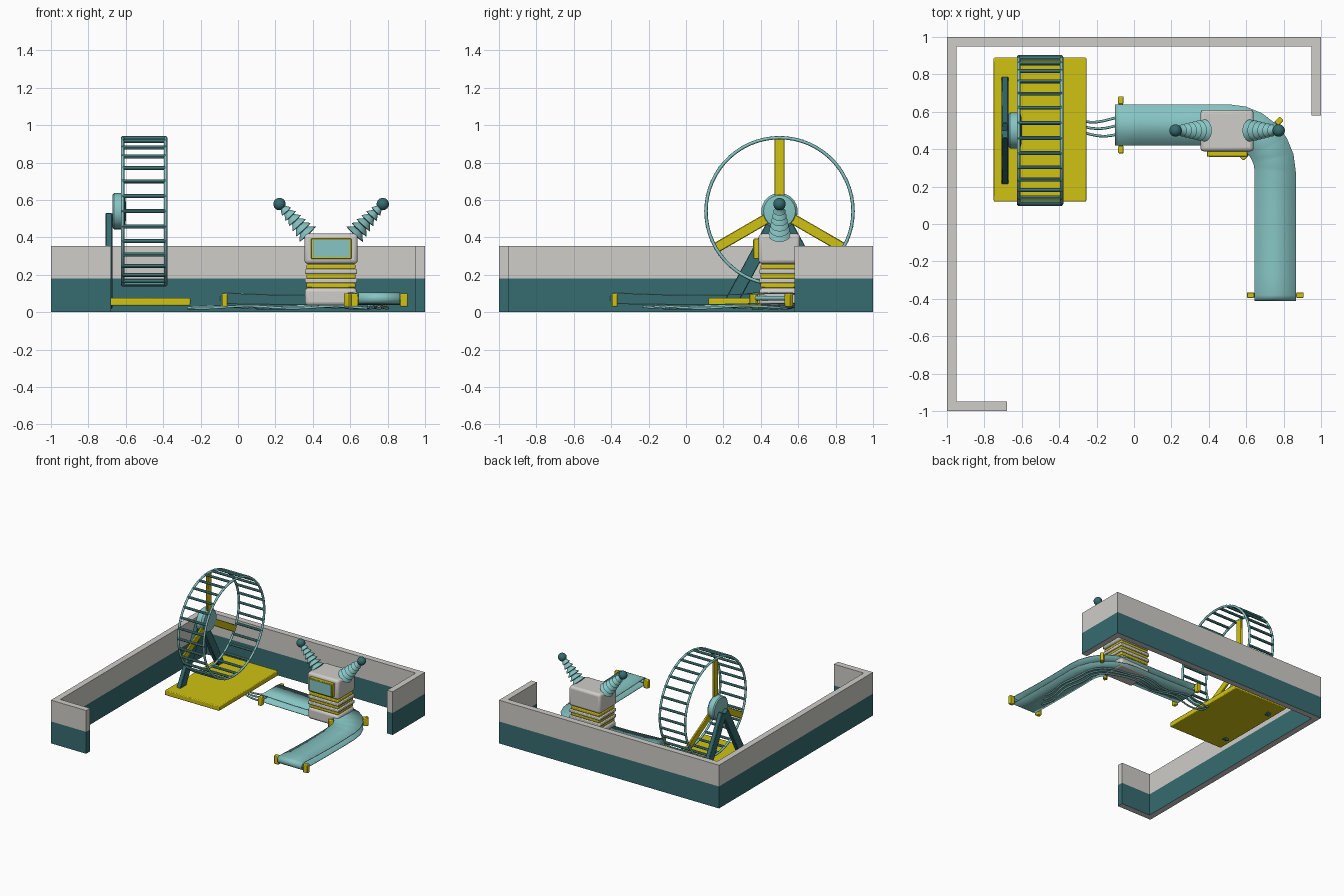
import bpy, bmesh, math
from math import sin, cos, pi, radians
from mathutils import Vector, Matrix

if "Cube" in bpy.data.objects:
    bpy.data.objects.remove(bpy.data.objects["Cube"])

def mat(name, c):
    m = bpy.data.materials.new(name)
    m.diffuse_color = (*c, 1)
    m.use_nodes = True
    m.node_tree.nodes["Principled BSDF"].inputs["Base Color"].default_value = m.diffuse_color
    return m

GREY = mat("warm grey", (0.62, 0.61, 0.58))
DARK = mat("dark teal", (0.037, 0.15, 0.16))
LIGHT = mat("light teal", (0.24, 0.56, 0.55))
MID = mat("mid teal", (0.085, 0.28, 0.28))
YELLOW = mat("mustard yellow", (0.63, 0.54, 0.006))

def finish(name, bm, mats, bevel=0, segs=2):
    bmesh.ops.recalc_face_normals(bm, faces=bm.faces[:])
    me = bpy.data.meshes.new(name)
    bm.to_mesh(me)
    bm.free()
    for m in mats:
        me.materials.append(m)
    me.shade_smooth()
    me.set_sharp_from_angle(angle=radians(35))
    ob = bpy.data.objects.new(name, me)
    bpy.context.collection.objects.link(ob)
    if bevel:
        b = ob.modifiers.new("bevel", 'BEVEL')
        b.width, b.segments = bevel, segs
    return ob

def box(name, x, y, z, m, bevel=0, segs=2):
    bm = bmesh.new()
    bmesh.ops.create_cube(bm, size=1)
    for v in bm.verts:
        v.co = Vector([(r[0] + r[1]) / 2 + c * (r[1] - r[0]) for r, c in zip((x, y, z), v.co)])
    return finish(name, bm, [m], bevel, segs)

def lathe(name, prof, origin, axis, m, n=24):
    """Spin (radius, distance) points about an axis."""
    bm = bmesh.new()
    q = Vector(axis).to_track_quat('Z', 'Y')
    rings = [[bm.verts.new(Vector(origin) + q @ Vector((r * cos(2*pi*i/n), r * sin(2*pi*i/n), t)))
              for i in range(n)] for r, t in prof]
    for a, b in zip(rings, rings[1:]):
        for i in range(n):
            bm.faces.new((a[i], a[(i+1) % n], b[(i+1) % n], b[i]))
    bm.faces.new(rings[0])
    bm.faces.new(rings[-1])
    return finish(name, bm, [m])

def beam(name, a, b, width, thick, m, bevel=0.004):
    """Bar between two points of a plane facing x."""
    a, b = Vector(a), Vector(b)
    d = b - a
    bm = bmesh.new()
    bmesh.ops.create_cube(bm, size=1)
    M = Matrix.Translation((a + b) / 2) @ Matrix.Rotation(-math.atan2(d.y, d.z) , 4, 'X')
    for v in bm.verts:
        v.co = M @ Vector((v.co.x * thick, v.co.y * width, v.co.z * d.length))
    return finish(name, bm, [m], bevel, 1)

# Perimeter wall: outline raised in two levels, coloured by height
outline = [(-.68, -1), (-1, -1), (-1, 1), (1, 1), (1, .58), (.95, .58), (.95, .95),
           (-.95, .95), (-.95, -.95), (-.68, -.95)]
bm = bmesh.new()
lv = [[bm.verts.new((x, y, z)) for x, y in outline] for z in (0, .18, .355)]
n = len(outline)
for k in (0, 1):
    for i in range(n):
        j = (i + 1) % n
        f = bm.faces.new((lv[k][i], lv[k][j], lv[k+1][j], lv[k+1][i]))
        f.material_index = 1 - k
bm.faces.new(lv[0])
bm.faces.new(lv[2])
finish("perimeter_wall", bm, [GREY, DARK])

# Wheel base and A-frame legs
box("wheel_base", (-.75, -.255), (.12, .89), (.035, .075), YELLOW, .006)
for s, nm in ((-1, "front"), (1, "back")):
    beam(nm + "_wheel_leg", (-.69, .5 + s * .01, .515), (-.69, .5 + s * .27, .033), .07, .036, DARK)

# Wheel: two hoops, rungs, spokes, hub
CY, CZ, R = .5, .54, .393
for x, nm in ((-.617, "outer"), (-.387, "inner")):
    bpy.ops.mesh.primitive_torus_add(location=(x, CY, CZ), rotation=(0, pi/2, 0), major_radius=R,
                                     minor_radius=.009, major_segments=60, minor_segments=8)
    ob = bpy.context.object
    ob.name = nm + "_wheel_hoop"
    ob.data.materials.append(LIGHT)
    ob.data.shade_smooth()
for i in range(30):
    a = 2 * pi * i / 30
    lathe("wheel_rung", [(.0105, 0), (.0105, .236)], (-.62, CY + R*cos(a), CZ + R*sin(a)), (1, 0, 0), MID, 8)
for i in range(3):
    a = pi/2 + 2*pi*i/3
    beam("wheel_spoke", (-.617, CY + .03*cos(a), CZ + .03*sin(a)),
         (-.617, CY + .388*cos(a), CZ + .388*sin(a)), .055, .018, YELLOW)
lathe("wheel_hub", [(.088, 0), (.097, .008), (.097, .052), (.085, .066), (.05, .07)],
      (-.67, CY, CZ), (1, 0, 0), LIGHT, 32)

# Path of the conveyor: straight, quarter turn, straight
S1, RC, S2 = .575, .25, .66
ARC = RC * pi / 2
TOTAL = S1 + ARC + S2
def path(s):
    if s < S1:
        return Vector((-.07 + s, .53, 0)), Vector((0, 1, 0))
    if s < S1 + ARC:
        a = pi/2 - (s - S1) / RC
        d = Vector((cos(a), sin(a), 0))
        return Vector((.505, .28, 0)) + d * RC, d
    return Vector((.755, .28 - (s - S1 - ARC), 0)), Vector((1, 0, 0))

# Conveyor belt: thin closed loop with slight sag between rollers
stops = ([S1 * i / 6 for i in range(6)] + [S1 + ARC * i / 6 for i in range(6)]
         + [S1 + ARC + S2 * i / 6 for i in range(7)])
MIDS = S1 + ARC / 2
def sag(s):
    return sin(pi * (s / MIDS if s < MIDS else (s - MIDS) / (TOTAL - MIDS)))
ZC, RR = .075, .031
loop = [(s, ZC + RR - .012 * sag(s)) for s in stops]
loop += [(TOTAL + RR * sin(pi*i/6), ZC + RR * cos(pi*i/6)) for i in range(1, 6)]
loop += [(s, ZC - RR - .006 * sag(s)) for s in reversed(stops)]
loop += [(-RR * sin(pi*i/6), ZC - RR * cos(pi*i/6)) for i in range(1, 6)]
bm = bmesh.new()
rows = []
for s, z in loop:
    p, d = path(s)
    rows.append([bm.verts.new(p + d * o + Vector((0, 0, z))) for o in (-.11, .11)])
for i, a in enumerate(rows):
    b = rows[(i + 1) % len(rows)]
    bm.faces.new((a[0], a[1], b[1], b[0]))
belt = finish("conveyor_belt", bm, [LIGHT])
so = belt.modifiers.new("thickness", 'SOLIDIFY')
so.thickness = .006

# Rollers with yellow end brackets
for s, nm in ((0, "start"), (MIDS, "corner"), (TOTAL, "end")):
    p, d = path(s)
    lathe(nm + "_roller", [(.012, -.13), (.012, .13)], p + Vector((0, 0, ZC)), d, LIGHT, 12)
    for side in (-1, 1):
        b = box(nm + "_bracket", (-.02, .02), (-.015, .015), (.03, .1), YELLOW, .005)
        b.location = p + d * side * .132
        b.rotation_euler.z = math.atan2(d.y, d.x)

# Three wavy cables from the wheel base along the underside of the belt
for k, off in enumerate((-.04, 0, .035)):
    cu = bpy.data.curves.new("power_cable", 'CURVE')
    cu.dimensions = '3D'
    cu.bevel_depth, cu.bevel_resolution = .007, 1
    sp = cu.splines.new('POLY')
    N = 44
    sp.points.add(N - 1)
    for i in range(N):
        s = -.2 + (1.68 - .06 * k) * i / (N - 1)
        p, d = path(s)
        p = p + d * (off - .005 + .016 * sin(s * 17 + .5 * k))
        sp.points[i].co = (p.x, p.y, .027 + .006 * sin(s * 13 + k), 1)
    ob = bpy.data.objects.new("power_cable", cu)
    cu.materials.append(LIGHT)
    bpy.context.collection.objects.link(ob)

# Machine body: base block, banded waist, head
box("machine_base", (.357, .635), (.392, .608), (.035, .13), GREY, .02, 3)
box("machine_core", (.375, .618), (.41, .59), (.1, .3), GREY)
for z in (.13, .18, .23):
    box("waist_band", (.366, .628), (.399, .601), (z, z + .025), YELLOW, .006)
for z in (.155, .205):
    box("waist_ring", (.357, .637), (.392, .608), (z, z + .025), GREY, .006)
box("machine_head", (.355, .64), (.388, .61), (.258, .42), GREY, .02, 3)

# Screen with frame
box("screen_frame", (.39, .607), (.36, .395), (.285, .393), YELLOW, .003, 1)
box("screen", (.40, .597), (.357, .365), (.294, .385), LIGHT)

# Ribbed antennae with ball tips
for s, nm in ((-1, "left"), (1, "right")):
    start = Vector((.498 + s * .12, .5, .41))
    tip = Vector((.498 + s * .276, .5, .578))
    L = (tip - start).length
    prof = []
    for i in range(6):
        r, t = .06 - .0055 * i, L * (.02 + .145 * i)
        prof += [(r * .5, t), (r, t + .004), (r * .5, t + L * .14)]
    prof.append((.014, L))
    lathe(nm + "_antenna", prof, start, tip - start, LIGHT, 20)
    bpy.ops.mesh.primitive_uv_sphere_add(segments=20, ring_count=12, radius=.033, location=tip)
    ob = bpy.context.object
    ob.name = nm + "_antenna_ball"
    ob.data.materials.append(DARK)
    ob.data.shade_smooth()
